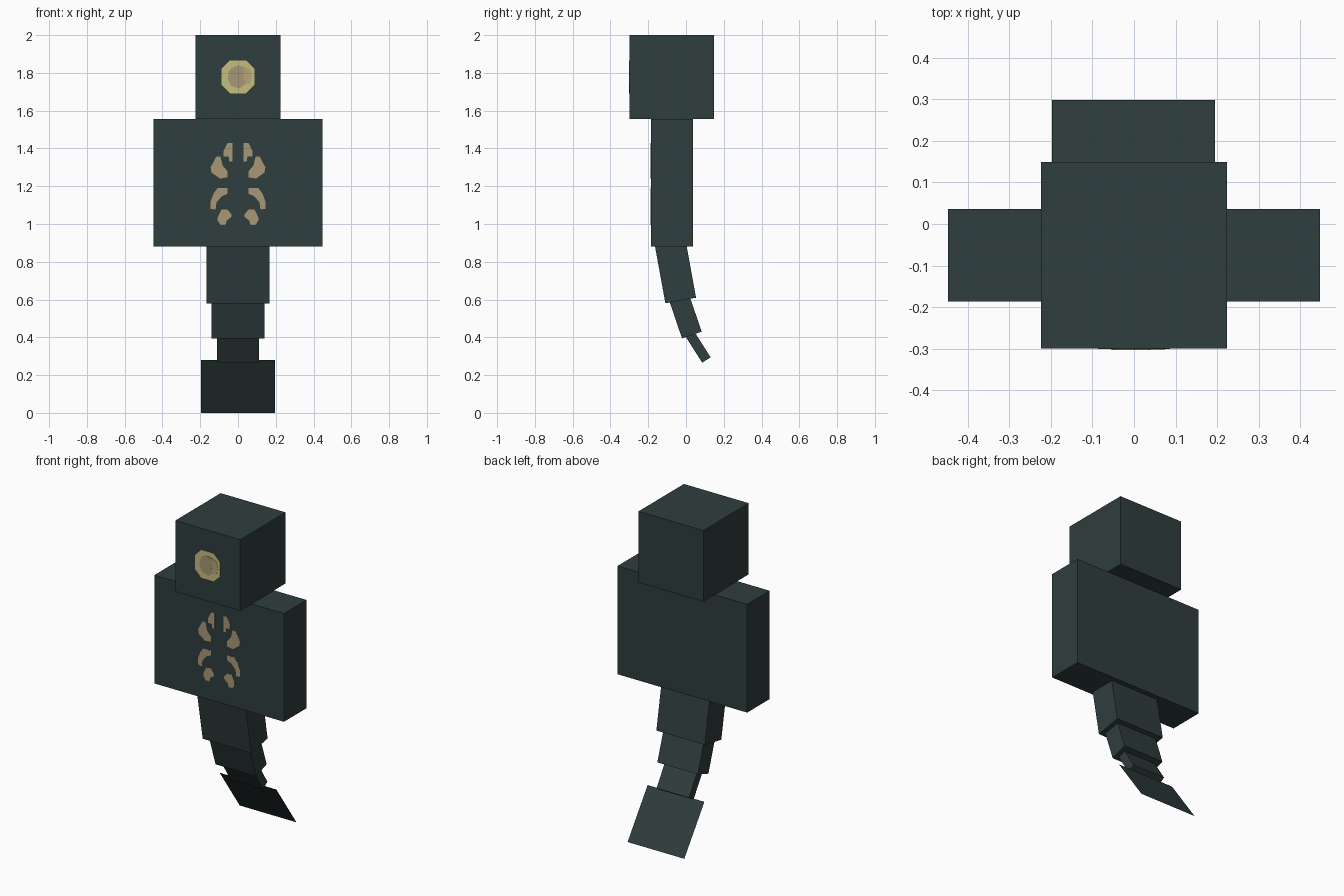
import bpy, bmesh, math
from mathutils import Matrix, Vector

if "Cube" in bpy.data.objects:
    bpy.data.objects.remove(bpy.data.objects["Cube"])


def make_mat(name, rgb):
    m = bpy.data.materials.new(name)
    m.diffuse_color = (*rgb, 1)
    m.use_nodes = True
    m.node_tree.nodes["Principled BSDF"].inputs["Base Color"].default_value = m.diffuse_color
    return m


TEAL = make_mat("dark teal", (0.029, 0.047, 0.047))
YELLOW = make_mat("pale yellow", (0.56, 0.51, 0.205))
KHAKI = make_mat("khaki", (0.46, 0.39, 0.18))
TAN = make_mat("tan", (0.39, 0.31, 0.18))


def finish(bm, name, mat):
    bmesh.ops.recalc_face_normals(bm, faces=bm.faces)
    me = bpy.data.meshes.new(name)
    bm.to_mesh(me)
    bm.free()
    me.materials.append(mat)
    ob = bpy.data.objects.new(name, me)
    bpy.context.collection.objects.link(ob)
    return ob


def box(name, center, size, tilt=0.0):
    """Box turned about the x axis by tilt degrees."""
    bm = bmesh.new()
    bmesh.ops.create_cube(bm, size=1)
    bm.transform(Matrix.Translation(center)
                 @ Matrix.Rotation(math.radians(tilt), 4, 'X')
                 @ Matrix.Diagonal((*size, 1)))
    return finish(bm, name, TEAL)


def segment(name, top, bottom, width, depth):
    """Tail box running along the centre line top -> bottom, given as (y, z)."""
    a, b = Vector((0, *top)), Vector((0, *bottom))
    d = b - a
    return box(name, (a + b) / 2, (width, depth, d.length),
               math.degrees(math.atan2(d.y, -d.z)))


def plate(name, outlines, y, mat, thick=0.002):
    """Thin painted plates on a front face; outlines are (x, z) points."""
    bm = bmesh.new()
    for pts in outlines:
        f = bm.faces.new([bm.verts.new((x, y, z)) for x, z in pts])
        r = bmesh.ops.extrude_face_region(bm, geom=[f])
        for v in r["geom"]:
            if isinstance(v, bmesh.types.BMVert):
                v.co.y -= thick
    return finish(bm, name, mat)


# Head and body
box("head", (0, -0.075, 1.778), (0.448, 0.448, 0.444))
box("body", (0, -0.075, 1.218), (0.896, 0.222, 0.676))

# Tapering, curving tail
segment("tail_upper", (-0.089, 0.93), (-0.028, 0.595), 0.335, 0.165)
segment("tail_middle", (-0.038, 0.615), (0.031, 0.412), 0.28, 0.11)
segment("tail_lower", (0.014, 0.428), (0.108, 0.28), 0.224, 0.053)

# Flat tail fin
bm = bmesh.new()
bm.faces.new([bm.verts.new(p) for p in (
    (-0.197, 0.10, 0.28), (0.195, 0.10, 0.28),
    (0.195, 0.298, 0), (-0.197, 0.298, 0))])
finish(bm, "tail_fin", TEAL)

# Eye: ring, iris crescent and pupil
h, c, ez = 0.087, 0.043, 1.779
ring = [(-h, c), (-c, h), (c, h), (h, c), (h, -c), (c, -h), (-c, -h), (-h, -c)]
plate("eye_ring", [[(x, z + ez) for x, z in ring]], -0.299, YELLOW)
plate("eye_crescent", [[(0.035, 1.83), (0.062, 1.82), (0.074, 1.78), (0.062, 1.742),
                        (0.035, 1.74), (0.02, 1.78)]], -0.3005, KHAKI)
plate("eye_pupil", [[(-0.035, 1.825), (0, 1.84), (0.037, 1.83), (0.026, 1.785),
                     (0.04, 1.745), (0.01, 1.718), (-0.035, 1.73), (-0.054, 1.765),
                     (-0.05, 1.805)]], -0.3008, TAN)

# Chest markings, mirrored left to right
half = [
    [(0.055, 1.43), (0.03, 1.43), (0.03, 1.332), (0.046, 1.332), (0.05, 1.358),
     (0.077, 1.358), (0.077, 1.385)],
    [(0.114, 1.358), (0.093, 1.358), (0.082, 1.31), (0.056, 1.28), (0.056, 1.247),
     (0.095, 1.24), (0.14, 1.272), (0.145, 1.30)],
    [(0.109, 1.19), (0.056, 1.19), (0.056, 1.16), (0.087, 1.146), (0.114, 1.114),
     (0.119, 1.077), (0.145, 1.08), (0.145, 1.12), (0.13, 1.16)],
    [(0.087, 1.077), (0.056, 1.077), (0.034, 1.05), (0.034, 1.038), (0.06, 1.018),
     (0.066, 0.995), (0.093, 0.995), (0.108, 1.02), (0.108, 1.035)],
]
marks = [[(s * x, z) for x, z in pts] for s in (-1, 1) for pts in half]
plate("chest_markings", marks, -0.185, TAN)
